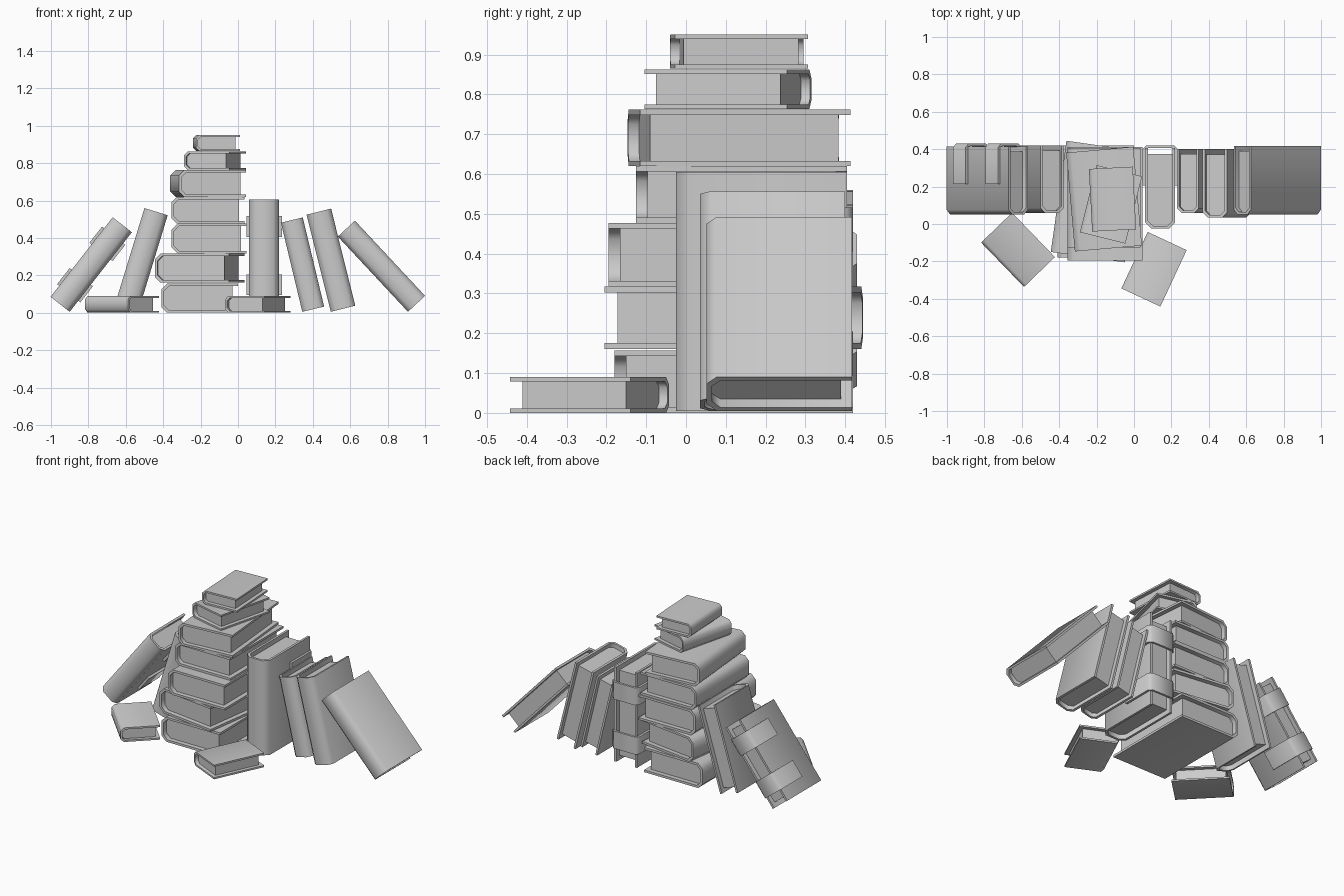
import bpy
import bmesh
from math import radians, sin, cos
from mathutils import Matrix, Vector

if "Cube" in bpy.data.objects:
    bpy.data.objects.remove(bpy.data.objects["Cube"], do_unlink=True)

grey = bpy.data.materials.new("plain_grey")
grey.use_nodes = True
colour = (0.6, 0.6, 0.6, 1)
grey.diffuse_color = colour
grey.node_tree.nodes["Principled BSDF"].inputs["Base Color"].default_value = colour


def outline(back, front, half, ch):
    """Half-open shape with chamfered corners at the back end."""
    s = 1 if front > back else -1
    return [(front, -half), (back + s * ch, -half), (back, -half + ch),
            (back, half - ch), (back + s * ch, half), (front, half)]


def wrap(back, front, half, thick, ch):
    """C-shaped sheet: outer outline joined to its inward offset."""
    s = 1 if front > back else -1
    inner = outline(back + s * thick, front, half - thick, ch * 0.85)
    return outline(back, front, half, ch) + inner[::-1]


def prism(name, profile, y0, y1, matrix):
    """Extrude an XZ profile along Y and place it."""
    bm = bmesh.new()
    face = bm.faces.new([bm.verts.new((x, y0, z)) for x, z in profile])
    new = bmesh.ops.extrude_face_region(bm, geom=[face])["geom"]
    verts = [v for v in new if isinstance(v, bmesh.types.BMVert)]
    bmesh.ops.translate(bm, verts=verts, vec=(0, y1 - y0, 0))
    bmesh.ops.recalc_face_normals(bm, faces=bm.faces)
    mesh = bpy.data.meshes.new(name)
    bm.to_mesh(mesh)
    bm.free()
    mesh.materials.append(grey)
    obj = bpy.data.objects.new(name, mesh)
    bpy.context.collection.objects.link(obj)
    obj.matrix_world = matrix
    bpy.ops.object.select_all(action="DESELECT")
    obj.select_set(True)
    bpy.context.view_layer.objects.active = obj
    bpy.ops.object.shade_smooth_by_angle(angle=radians(50))


def book(name, w, l, t, matrix, straps=False):
    """Spine at -X, length along Y, thickness along Z, centred."""
    thick = 0.006 + 0.02 * w
    lip = 0.015 + 0.035 * w
    ch = 0.2 * t
    prism(name + "_cover", wrap(-w / 2, w / 2, t / 2, thick, ch), -l / 2, l / 2, matrix)
    pages = outline(-w / 2 + thick, w / 2 - lip, t / 2 - thick, ch * 0.85)
    prism(name + "_pages", pages, -l / 2 + lip, l / 2 - lip, matrix)
    if straps:
        band = wrap(w / 2 + 0.015, w / 2 - 0.2, t / 2 + 0.014, 0.014, 0.02)
        for label, y in (("lower", -0.26 * l), ("upper", 0.26 * l)):
            prism(f"{name}_{label}_strap", band, y - 0.055, y + 0.055, matrix)


# Books lying flat: name, width, length, bottom, top, centre x, centre y, turn
flat = [
    ("stack_book_1", 0.41, 0.60, 0.0, 0.157, -0.205, 0.12, 0),
    ("stack_book_2", 0.40, 0.60, 0.161, 0.317, -0.205, 0.12, -8),
    ("stack_book_3", 0.40, 0.605, 0.317, 0.477, -0.155, 0.108, 0),
    ("stack_book_4", 0.39, 0.53, 0.477, 0.62, -0.16, 0.14, 0),
    ("stack_book_5", 0.36, 0.53, 0.62, 0.762, -0.16, 0.133, 5),
    ("stack_book_6", 0.25, 0.37, 0.764, 0.862, -0.123, 0.105, -14),
    ("stack_book_7", 0.235, 0.335, 0.865, 0.95, -0.115, 0.133, 3),
    ("left_floor_book", 0.23, 0.33, 0.0, 0.09, -0.62, -0.138, 44),
    ("right_floor_book", 0.23, 0.333, 0.0, 0.09, 0.107, -0.242, -25),
]
for name, w, l, low, top, x, y, turn in flat:
    place = Matrix.Translation((x, y, (low + top) / 2)) @ Matrix.Rotation(radians(turn), 4, "Z")
    book(name, w, l, top - low, place)

# Standing and leaning books, spine to the front:
# name, width, length, thickness, centre x, front y, lean, straps
upright = [
    ("standing_book", 0.43, 0.60, 0.16, 0.14, -0.025, 0, True),
    ("far_side_strapped_book", 0.365, 0.54, 0.13, -0.785, 0.05, 38, True),
    ("leaning_book_left", 0.36, 0.54, 0.13, -0.517, 0.06, 17, False),
    ("leaning_book_inner", 0.34, 0.49, 0.12, 0.345, 0.06, -13.5, False),
    ("leaning_book_outer", 0.365, 0.535, 0.135, 0.497, 0.035, -14, False),
    ("far_side_plain_book", 0.365, 0.55, 0.125, 0.767, 0.052, -43, False),
]
stand = Matrix(((0, 0, 1, 0), (1, 0, 0, 0), (0, 1, 0, 0), (0, 0, 0, 1)))
for name, w, l, t, x, y, lean, straps in upright:
    a = radians(lean)
    height = l * cos(a) + t * abs(sin(a))
    place = (Matrix.Translation(Vector((x, y + w / 2, height / 2 + 0.005)))
             @ Matrix.Rotation(a, 4, "Y") @ stand)
    book(name, w, l, t, place, straps)
